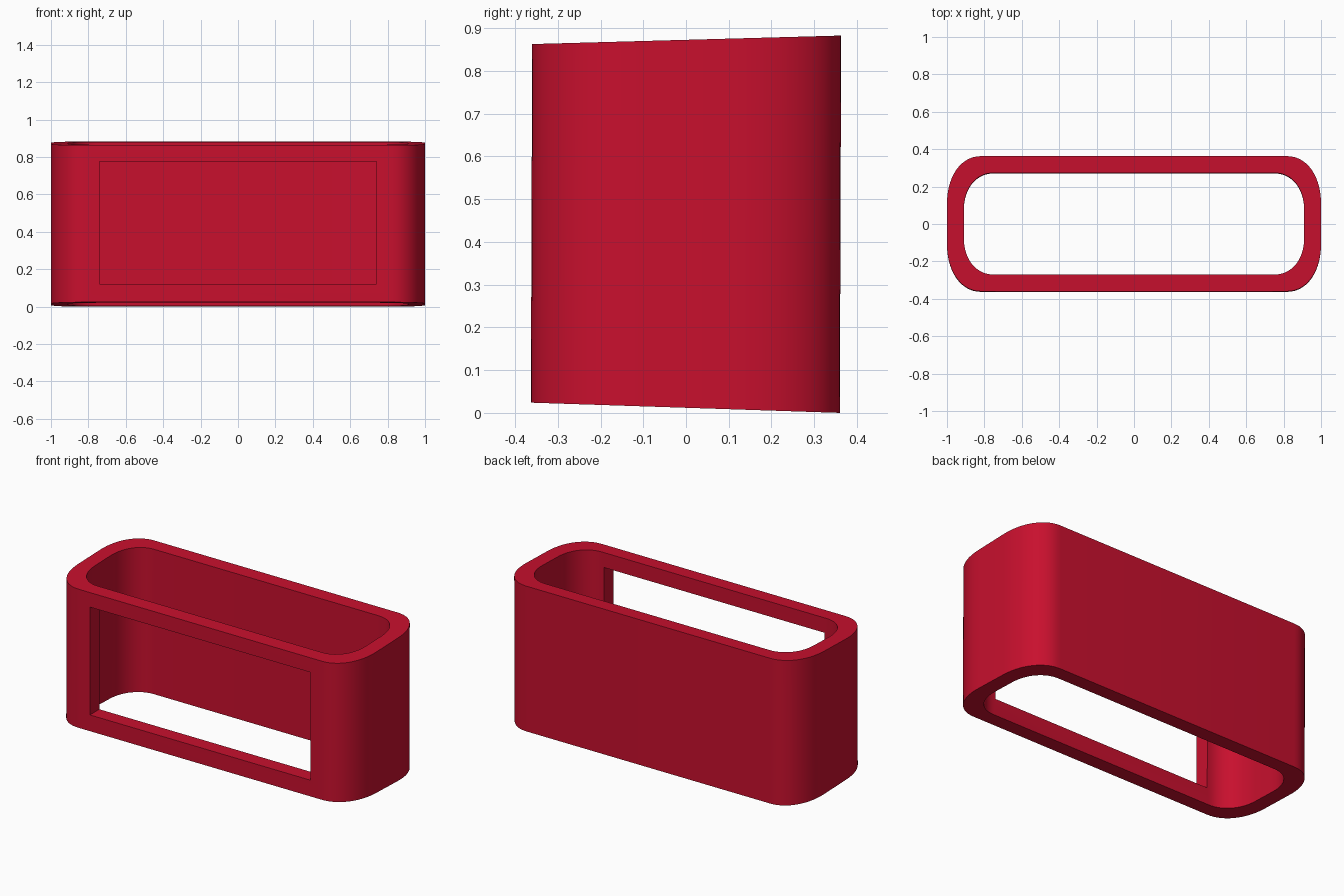
import bpy, bmesh, math

if "Cube" in bpy.data.objects:
    bpy.data.objects.remove(bpy.data.objects["Cube"])

# Materials
red = bpy.data.materials.new("red")
red.diffuse_color = (0.578, 0.005, 0.027, 1)
red.use_nodes = True
red.node_tree.nodes["Principled BSDF"].inputs["Base Color"].default_value = red.diffuse_color


def outline(hx, hy, rx, ry, steps=14, n=2.15):
    """Rounded rectangle with slightly squared elliptical corners, counter-clockwise."""
    corner = []
    for i in range(steps + 1):
        a = math.pi / 2 * i / steps
        c, s = max(math.cos(a), 0), max(math.sin(a), 0)
        if i == steps:
            c = 0
        corner.append((hx - rx + rx * c ** (2 / n), hy - ry + ry * s ** (2 / n)))
    pts = corner + [(-x, y) for x, y in reversed(corner)]
    return pts + [(-x, -y) for x, y in pts]


def slanted(x, y, top):
    """The top rises and the bottom drops towards the back."""
    t = (y + 0.363) / 0.726
    z = 0.863 + 0.02 * t if top else 0.024 * (1 - t)
    return (x, y + (0.0015 if top else -0.0015), z)


# Open sleeve: outer and inner walls joined by two rims
bm = bmesh.new()
outer = outline(1.0, 0.3615, 0.185, 0.26)
inner = outline(0.91, 0.2715, 0.16, 0.20)
rings = [[bm.verts.new(slanted(x, y, top)) for x, y in pts]
         for pts, top in ((outer, False), (outer, True), (inner, True), (inner, False))]
count = len(outer)
for k in range(4):
    a, b = rings[k], rings[(k + 1) % 4]
    for i in range(count):
        j = (i + 1) % count
        bm.faces.new((a[i], a[j], b[j], b[i]))
bmesh.ops.recalc_face_normals(bm, faces=bm.faces)
mesh = bpy.data.meshes.new("sleeve")
bm.to_mesh(mesh)
bm.free()
sleeve = bpy.data.objects.new("sleeve", mesh)
bpy.context.collection.objects.link(sleeve)
mesh.materials.append(red)

# Front window opening
bpy.ops.mesh.primitive_cube_add(size=1, location=(0, -0.32, 0.4485))
cutter = bpy.context.object
cutter.name = "window_cutter"
cutter.scale = (1.48, 0.3, 0.653)
cutter.hide_render = True
cutter.data.materials.append(red)
cut = sleeve.modifiers.new("window", "BOOLEAN")
cut.operation = "DIFFERENCE"
cut.solver = "EXACT"
cut.object = cutter

bpy.ops.object.select_all(action="DESELECT")
sleeve.select_set(True)
bpy.context.view_layer.objects.active = sleeve
bpy.ops.object.modifier_apply(modifier=cut.name)
bpy.data.objects.remove(cutter)

# Smooth walls, crisp rims and window edges
bpy.ops.object.shade_smooth_by_angle(angle=math.radians(30))
